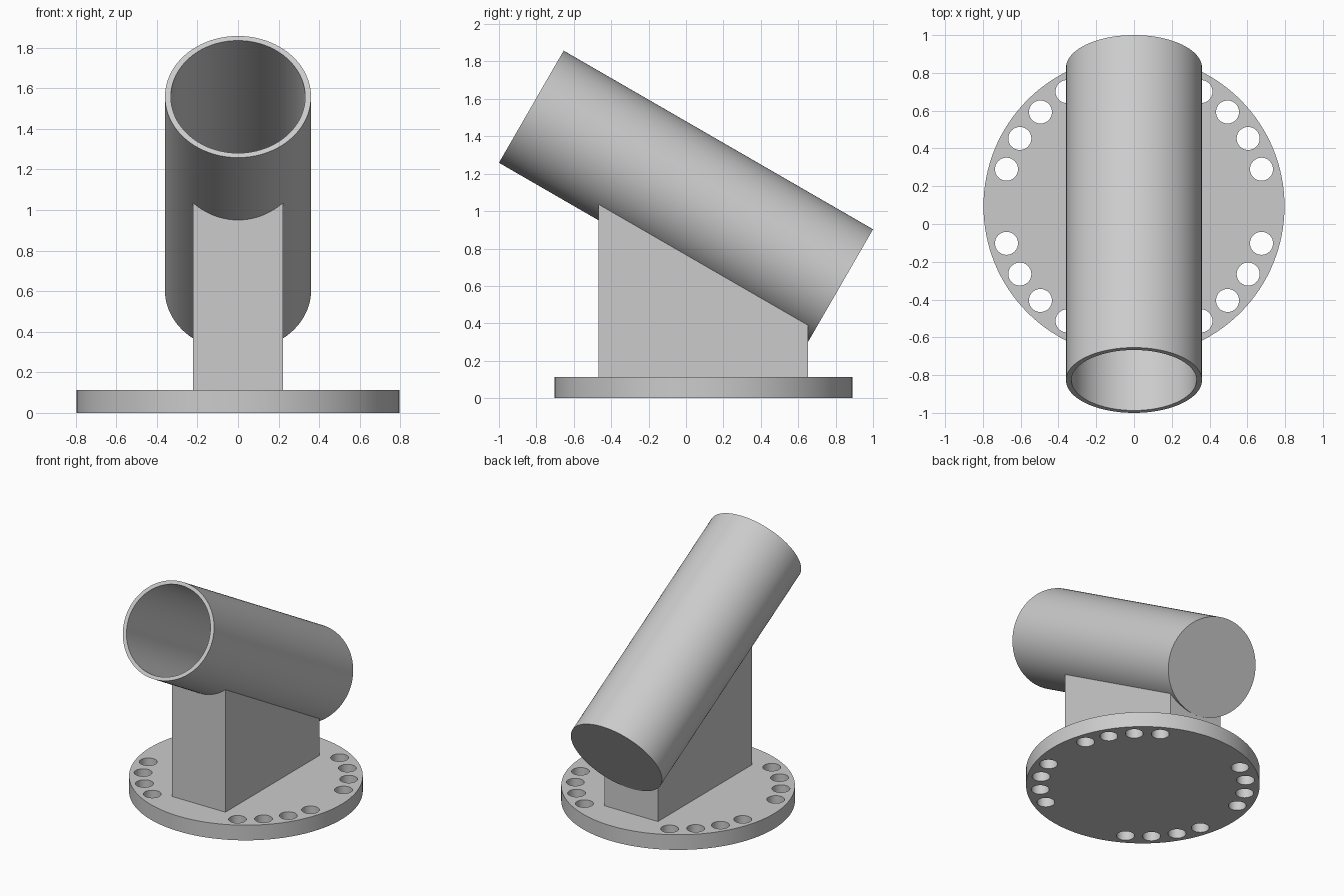
import bpy
import bmesh
from math import sin, cos, tan, pi, radians, sqrt
from mathutils import Vector

cube = bpy.data.objects.get("Cube")
if cube:
    bpy.data.objects.remove(cube, do_unlink=True)

grey = bpy.data.materials.new("light grey")
grey.use_nodes = True
grey.diffuse_color = (0.6, 0.6, 0.6, 1)
grey.node_tree.nodes["Principled BSDF"].inputs["Base Color"].default_value = (0.6, 0.6, 0.6, 1)

TILT = radians(30)
AXIS = Vector((0, cos(TILT), -sin(TILT)))
UP = Vector((0, sin(TILT), cos(TILT)))
MOUTH = Vector((0, -0.827, 1.558))
LENGTH = 1.91
OUTER = (0.36, 0.346)
INNER = (0.331, 0.32)
BASE_Y, BASE_R, BASE_H = 0.094, 0.797, 0.114


def finish(name, bm):
    """Turn a bmesh into a named grey object."""
    bmesh.ops.recalc_face_normals(bm, faces=bm.faces[:])
    mesh = bpy.data.meshes.new(name)
    bm.to_mesh(mesh)
    bm.free()
    mesh.materials.append(grey)
    obj = bpy.data.objects.new(name, mesh)
    bpy.context.collection.objects.link(obj)
    return obj


def activate(obj):
    bpy.ops.object.select_all(action='DESELECT')
    obj.select_set(True)
    bpy.context.view_layer.objects.active = obj


def smooth(obj):
    activate(obj)
    bpy.ops.object.shade_smooth_by_angle(angle=radians(30))


def disc(bm, x, y, z0, z1, radius, sides):
    """Add an upright closed cylinder."""
    rings = [[bm.verts.new((x + radius * cos(2 * pi * i / sides),
                            y + radius * sin(2 * pi * i / sides), z))
              for i in range(sides)] for z in (z0, z1)]
    bridge(bm, *rings)
    bm.faces.new(rings[0])
    bm.faces.new(rings[1])


def bridge(bm, a, b):
    for i in range(len(a)):
        j = (i + 1) % len(a)
        bm.faces.new((a[i], a[j], b[j], b[i]))


# Round base flange
bm = bmesh.new()
disc(bm, 0, BASE_Y, 0, BASE_H, BASE_R, 128)
base = finish("base_flange", bm)

# Four groups of four bolt holes, mirrored across both axes
bm = bmesh.new()
for i in range(4):
    a = radians(16.2 + 14.5 * i)
    for sx in (-1, 1):
        for sy in (-1, 1):
            disc(bm, sx * 0.703 * cos(a), BASE_Y + sy * 0.703 * sin(a), -0.1, 0.3, 0.061, 40)
cutter = finish("bolt_hole_cutter", bm)
cutter.hide_render = True

activate(base)
mod = base.modifiers.new("bolt_holes", 'BOOLEAN')
mod.operation = 'DIFFERENCE'
mod.solver = 'EXACT'
mod.object = cutter
bpy.ops.object.modifier_apply(modifier=mod.name)
bpy.data.objects.remove(cutter, do_unlink=True)
smooth(base)

# Tilted tube, open at the front and closed at the back
bm = bmesh.new()
SIDES = 128


def tube_ring(size, t):
    return [bm.verts.new(MOUTH + AXIS * t + UP * (size[1] * sin(2 * pi * i / SIDES))
                         + Vector((size[0] * cos(2 * pi * i / SIDES), 0, 0)))
            for i in range(SIDES)]


rings = [tube_ring(OUTER, LENGTH), tube_ring(OUTER, 0),
         tube_ring(INNER, 0), tube_ring(INNER, LENGTH - 0.03)]
for a, b in zip(rings, rings[1:]):
    bridge(bm, a, b)
bm.faces.new(rings[0])
bm.faces.new(rings[-1])
smooth(finish("tube", bm))

# Pedestal block whose saddle top follows the underside of the tube
bm = bmesh.new()
HALF_W, FRONT, BACK, STEPS = 0.222, -0.467, 0.651, 24


def saddle_z(x, y):
    drop = OUTER[1] * sqrt(1 - (x / OUTER[0]) ** 2) - 0.004
    return MOUTH.z - (y - MOUTH.y) * tan(TILT) - drop / cos(TILT)


ends = []
for y in (FRONT, BACK):
    xs = [HALF_W * (1 - 2 * i / STEPS) for i in range(STEPS + 1)]
    loop = [bm.verts.new((x, y, saddle_z(x, y))) for x in xs]
    loop += [bm.verts.new((x, y, BASE_H - 0.004)) for x in (-HALF_W, HALF_W)]
    bm.faces.new(loop)
    ends.append(loop)
bridge(bm, *ends)
smooth(finish("pedestal", bm))
